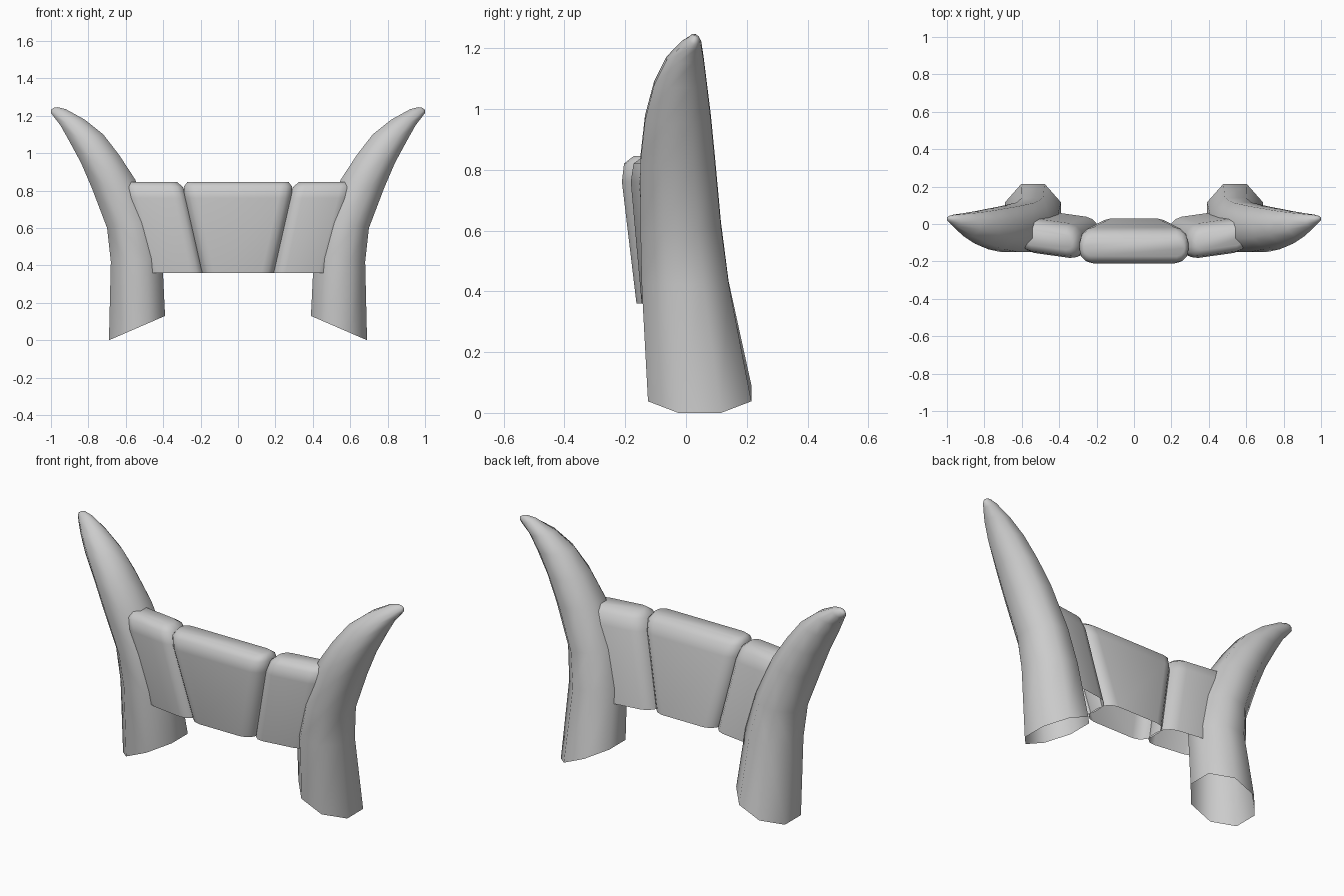
import bpy
import bmesh
from math import cos, sin, pi, radians

cube = bpy.data.objects.get("Cube")
if cube:
    bpy.data.objects.remove(cube, do_unlink=True)

grey = bpy.data.materials.new("light grey")
grey.use_nodes = True
colour = (0.6, 0.6, 0.6, 1)
grey.diffuse_color = colour
grey.node_tree.nodes["Principled BSDF"].inputs["Base Color"].default_value = colour


def loft(name, rings, side=1):
    """Skin a stack of rings, open at the bottom and capped on top."""
    bm = bmesh.new()
    loops = [[bm.verts.new((side * x, y, z)) for x, y, z in ring] for ring in rings]
    n = len(loops[0])
    for low, high in zip(loops, loops[1:]):
        for i in range(n):
            j = (i + 1) % n
            bm.faces.new((low[i], low[j], high[j], high[i]))
    bm.faces.new(loops[-1])
    bmesh.ops.recalc_face_normals(bm, faces=bm.faces)
    mesh = bpy.data.meshes.new(name)
    bm.to_mesh(mesh)
    bm.free()
    mesh.materials.append(grey)
    obj = bpy.data.objects.new(name, mesh)
    bpy.context.collection.objects.link(obj)
    bpy.ops.object.select_all(action="DESELECT")
    obj.select_set(True)
    bpy.context.view_layer.objects.active = obj
    bpy.ops.object.shade_smooth_by_angle(angle=radians(60))
    return obj


# Horn stations: inner x, z, outer x, z, front y, back y
STATIONS = [
    (.39, .13, .69, .00, -.125, .215),
    (.405, .44, .68, .42, -.146, .14),
    (.455, .64, .70, .60, -.15, .115),
    (.55, .86, .78, .81, -.15, .095),
    (.635, .99, .84, .95, -.135, .082),
    (.72, 1.10, .905, 1.07, -.105, .068),
    (.82, 1.18, .95, 1.15, -.065, .058),
    (.92, 1.235, .985, 1.195, -.015, .05),
    (.965, 1.246, 1.0, 1.215, .01, .043),
    (.985, 1.243, .999, 1.232, .022, .035),
]


def horn_ring(xi, zi, xo, zo, yf, yb):
    """Eight-sided ring touching the inner, outer, front and back limits."""
    ring = []
    for k in range(8):
        a = (k + .5) * pi / 4
        u, v = cos(a) / cos(pi / 8), sin(a) / cos(pi / 8)
        ring.append(((xi + xo) / 2 + u * (xo - xi) / 2,
                     (yf + yb) / 2 + v * (yb - yf) / 2,
                     (zi + zo) / 2 + u * (zo - zi) / 2))
    return ring


# Panel levels: height and inset of the rounded top edge
LEVELS = [(.36, 0), (.76, 0), (.82, .014), (.846, .05)]


def panel_rings(bottom, top, front, back, yaw):
    """Hollow plate with rounded ends that flares and leans forward going up."""
    rings = []
    for z, inset in LEVELS:
        t = (z - .36) / .46
        x0 = bottom[0] + (top[0] - bottom[0]) * t + inset * .7
        x1 = bottom[1] + (top[1] - bottom[1]) * t - inset * .7
        y0, y1 = front - .055 * t + inset, back - .055 * t - inset
        r = .07 - inset * .6
        ring = []
        for q, (cx, cy) in enumerate([(x1 - r, y1 - r), (x0 + r, y1 - r),
                                      (x0 + r, y0 + r), (x1 - r, y0 + r)]):
            for s in range(4):
                a = (q + s / 3) * pi / 2
                x = cx + r * cos(a)
                ring.append((x, cy + r * sin(a) + yaw * (x - .19), z))
        rings.append(ring)
    return rings


# Centre panel
loft("centre_panel", panel_rings((-.195, .195), (-.3, .3), -.163, .03, 0))

# Mirrored horns and side panels
for label, side in (("left", 1), ("right", -1)):
    loft(label + "_horn", [horn_ring(*s) for s in STATIONS], side)
    loft(label + "_side_panel",
         panel_rings((.185, .5), (.285, .62), -.155, .03, .14), side)
